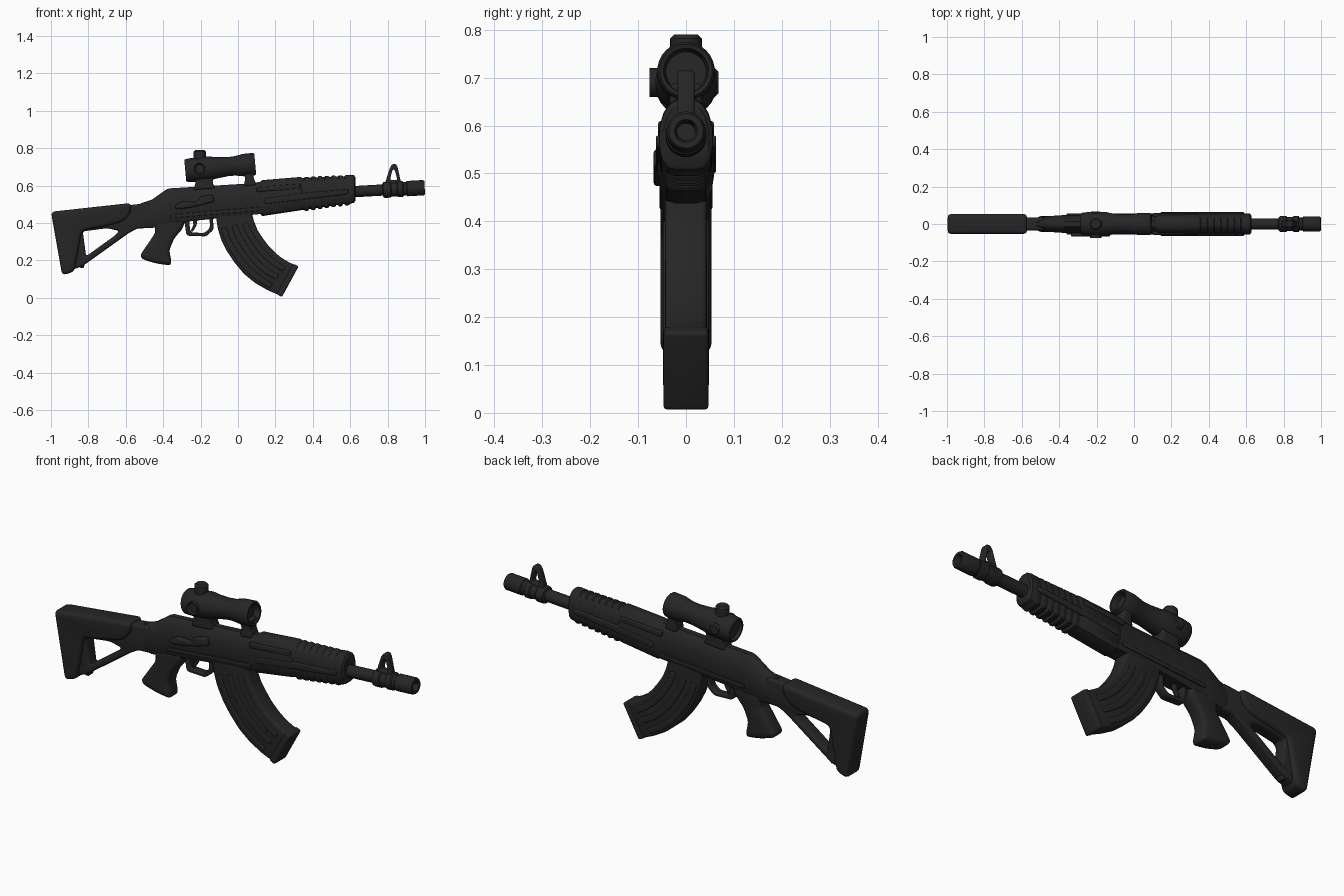
import bpy
import bmesh
from math import sin, cos, pi
from mathutils import Vector

cube = bpy.data.objects.get("Cube")
if cube:
    bpy.data.objects.remove(cube, do_unlink=True)

black = bpy.data.materials.new("matte black")
black.use_nodes = True
COLOUR = (0.019, 0.019, 0.019, 1)
black.diffuse_color = COLOUR
bsdf = black.node_tree.nodes["Principled BSDF"]
bsdf.inputs["Base Color"].default_value = COLOUR
bsdf.inputs["Roughness"].default_value = 0.8


def finish(name, bm, angle=0.7):
    bmesh.ops.remove_doubles(bm, verts=bm.verts, dist=0.0001)
    bmesh.ops.recalc_face_normals(bm, faces=bm.faces)
    mesh = bpy.data.meshes.new(name)
    bm.to_mesh(mesh)
    bm.free()
    mesh.materials.clear()
    mesh.materials.append(black)
    for poly in mesh.polygons:
        poly.material_index = 0
    obj = bpy.data.objects.new(name, mesh)
    bpy.context.collection.objects.link(obj)
    bpy.ops.object.select_all(action="DESELECT")
    obj.select_set(True)
    bpy.context.view_layer.objects.active = obj
    bpy.ops.object.shade_smooth_by_angle(angle=angle)
    return obj


def soften(points, radius):
    """Replace each corner of a closed outline by a short curve."""
    pts = [Vector(p) for p in points]
    result = []
    for i, p in enumerate(pts):
        ends = []
        for q in (pts[i - 1], pts[(i + 1) % len(pts)]):
            d = q - p
            ends.append(p + d.normalized() * min(radius, d.length * 0.42))
        a, b = ends
        for k in range(5):
            t = k / 4
            result.append(a * (1 - t) ** 2 + p * 2 * t * (1 - t) + b * t * t)
    return result


def plate(name, outline, half, bevel=0.01, hole=None, y=0, soft=0.015):
    """Rounded slab with its outline in x and z, optionally pierced."""
    curve = bpy.data.curves.new(name, "CURVE")
    curve.dimensions = "2D"
    curve.fill_mode = "BOTH"
    curve.extrude = half - bevel
    curve.bevel_depth = bevel
    curve.bevel_resolution = 2
    curve.offset = -bevel
    for loop in (outline, hole):
        if loop:
            pts = soften(loop, soft)
            spline = curve.splines.new("POLY")
            spline.points.add(len(pts) - 1)
            for point, p in zip(spline.points, pts):
                point.co = (p.x, p.y, 0, 1)
            spline.use_cyclic_u = True
    helper = bpy.data.objects.new(name, curve)
    bpy.context.collection.objects.link(helper)
    bpy.context.view_layer.update()
    mesh = bpy.data.meshes.new_from_object(
        helper.evaluated_get(bpy.context.evaluated_depsgraph_get()))
    bpy.data.objects.remove(helper)
    bm = bmesh.new()
    bm.from_mesh(mesh)
    bpy.data.meshes.remove(mesh)
    for v in bm.verts:
        v.co = (v.co.x, y - v.co.z, v.co.y)
    return finish(name, bm)


def loft(name, section, stations, slope=0, angle=0.7):
    """Skin a cross-section through (x, bottom, top, half width) stations."""
    bm = bmesh.new()
    rings = []
    for x, low, high, half in stations:
        mid, tall = (low + high) / 2, high - low
        rings.append([bm.verts.new((x - slope * (v - 0.5) * tall, u * half,
                                    mid + (v - 0.5) * tall)) for u, v in section])
    n = len(section)
    for a, b in zip(rings, rings[1:]):
        for i in range(n):
            bm.faces.new((a[i], a[(i + 1) % n], b[(i + 1) % n], b[i]))
    bm.faces.new(rings[0])
    bm.faces.new(rings[-1])
    return finish(name, bm, angle)


CIRCLE = [(cos(i * pi / 16), 0.5 + sin(i * pi / 16) / 2) for i in range(32)]


def tube(name, profile, x0, z0, slope):
    rows = []
    for x, r in profile:
        z = z0 + slope * (x - x0)
        rows.append((x, z - r, z + r, r))
    return loft(name, CIRCLE, rows, slope)


def knob(name, radius, start, end, axis="z"):
    """Upright or sideways round cap with a bevelled rim."""
    bm = bmesh.new()
    rim = 0.008
    rings = []
    for r, h in ((radius, start), (radius, end - rim), (radius - rim, end)):
        ring = []
        for u, v in CIRCLE:
            a, b = u * r, (2 * v - 1) * r
            ring.append(bm.verts.new((-0.205 + a, b, h) if axis == "z"
                                     else (-0.205 + a, h, 0.69 + b)))
        rings.append(ring)
    for a, b in zip(rings, rings[1:]):
        for i in range(32):
            bm.faces.new((a[i], a[(i + 1) % 32], b[(i + 1) % 32], b[i]))
    bm.faces.new(rings[0])
    bm.faces.new(rings[-1])
    return finish(name, bm)


def mirrored(half_section):
    return half_section + [(-u, v) for u, v in reversed(half_section)]


# Stock: thick beam and butt, with a thinner pierced frame
plate("stock_beam", [(-1, .46), (-.57, .507), (-.575, .45), (-.62, .405), (-.70, .385),
                     (-.835, .36), (-.875, .14), (-.94, .12)], .053, .018, soft=.025)
plate("stock_frame", [(-.98, .45), (-.48, .507), (-.42, .42), (-.44, .375), (-.54, .37),
                      (-.585, .345), (-.83, .17), (-.94, .13)], .034, .012,
      [(-.83, .355), (-.70, .372), (-.635, .358), (-.655, .335), (-.812, .222)])
plate("stock_lug", [(-.85, .19), (-.845, .16), (-.825, .158), (-.815, .20)], .02, .005, soft=.008)

# Receiver with a sloping, narrowing cover
cover = mirrored([(.8, 0), (1, .1), (1, .62), (.85, .78), (.6, .92), (.3, 1)])
loft("receiver", cover, [(-.52, .385, .505, .03), (-.46, .375, .525, .042),
                         (-.385, .39, .578, .047), (-.365, .392, .585, .047),
                         (-.25, .41, .592, .048), (.04, .44, .61, .051), (.14, .45, .622, .051)])
for side in (-1, 1):
    plate("receiver_side_rail", [(-.36, .425), (.11, .465), (.11, .485), (-.36, .445)],
          .006, .003, y=side * .049, soft=.006)
plate("charging_lever", [(-.34, .49), (-.30, .515), (-.22, .512), (-.2, .54), (-.135, .553),
                         (-.125, .515), (-.19, .497), (-.24, .485), (-.33, .472)],
      .02, .009, y=-.048, soft=.012)

# Handguard: plain rear half, ribbed front half
guard = mirrored([(.35, 0), (.68, .03), (.92, .16), (1, .32), (1, .6), (.84, .8), (.6, .93), (.3, 1)])
rows = [(.115, .452, .618, .05), (.13, .437, .629, .059), (.335, .468, .646, .06)]
for i in range(7):
    x = .345 + i * .036
    low, high = .47 + (x - .345) * .14, .641 + (x - .345) * .04
    for dx, bump in ((0, 0), (.009, 0), (.014, .006), (.029, .006)):
        rows.append((x + dx, low - bump, high + bump, .053 + bump * .4))
rows += [(.602, .503, .658, .056), (.62, .508, .655, .055), (.627, .518, .645, .046)]
loft("handguard", guard, rows, angle=.6)
for side in (-1, 1):
    plate("handguard_upper_bar", [(.10, .565), (.33, .583), (.33, .61), (.10, .592)],
          .01, .005, y=side * .048, soft=.008)
    plate("handguard_side_bar", [(.14, .50), (.59, .555), (.59, .58), (.36, .562), (.14, .53)],
          .008, .005, y=side * .055, soft=.01)

# Barrel with a hollow muzzle
tube("barrel", [(.60, .03), (.772, .03), (.778, .041), (.785, .043), (.815, .043),
                (.82, .038), (.85, .038), (.855, .043), (.88, .043), (.885, .036),
                (.90, .036), (.905, .041), (.99, .041), (.998, .036), (.998, .024),
                (.985, .019), (.94, .019)], .7, .572, .057)
plate("front_sight", [(.782, .60), (.812, .695), (.825, .715), (.845, .715), (.853, .70),
                      (.875, .60)], .018, .006,
      [(.812, .63), (.826, .685), (.838, .685), (.852, .63)], soft=.01)

# Magazine: two curved edges, with raised ribs between them
outer = [(-.12, .45), (-.108, .37), (-.09, .31), (-.06, .25), (-.02, .19), (.03, .13),
         (.09, .08), (.16, .04), (.235, .008)]
inner = [(.07, .47), (.085, .41), (.105, .36), (.135, .315), (.165, .275), (.2, .24),
         (.235, .212), (.275, .188), (.322, .17)]


def band(f, g, first=0, last=9):
    pairs = [(Vector(a), Vector(b)) for a, b in zip(outer, inner)][first:last]
    return [a.lerp(b, f) for a, b in pairs] + [a.lerp(b, g) for a, b in reversed(pairs)]


plate("magazine", band(0, 1), .044, .012)
for f in (.08, .38, .68):
    plate("magazine_rib", band(f, f + .16, 1, 8), .048, .005, soft=.01)
plate("magazine_foot", [(.205, .02), (.235, .004), (.324, .168), (.296, .182)], .047, .008, soft=.01)

# Grip and trigger
plate("grip", [(-.45, .41), (-.44, .35), (-.525, .225), (-.505, .203), (-.43, .182), (-.36, .173),
               (-.357, .20), (-.368, .255), (-.34, .32), (-.295, .37), (-.28, .43)],
      .042, .022, soft=.02)
plate("trigger_guard", [(-.29, .43), (-.275, .332), (-.17, .328), (-.13, .365), (-.135, .44)],
      .022, .006, [(-.262, .425), (-.255, .35), (-.18, .346), (-.15, .373), (-.152, .43)])
plate("trigger", [(-.245, .43), (-.238, .39), (-.255, .355), (-.243, .352), (-.222, .385),
                  (-.215, .43)], .01, .004, soft=.006)

# Scope with recessed lenses, adjusting knobs and two mounts
tube("scope", [(-.265, .047), (-.28, .05), (-.282, .056), (-.275, .061), (-.24, .064),
               (-.15, .064), (-.125, .058), (-.06, .051), (-.02, .051), (.015, .057),
               (.03, .06), (.085, .06), (.092, .055), (.09, .047), (.06, .042)], -.1, .697, .094)
knob("scope_top_knob", .033, .70, .79)
for side in (-1, 1):
    knob("scope_side_knob", .03, 0, side * .068, "y")
plate("rear_mount", [(-.245, .66), (-.225, .62), (-.24, .575), (-.12, .585), (-.138, .62),
                     (-.12, .67)], .036, .01)
plate("front_mount", [(.02, .68), (.04, .645), (.03, .595), (.10, .60), (.082, .645),
                      (.088, .69)], .034, .01)
